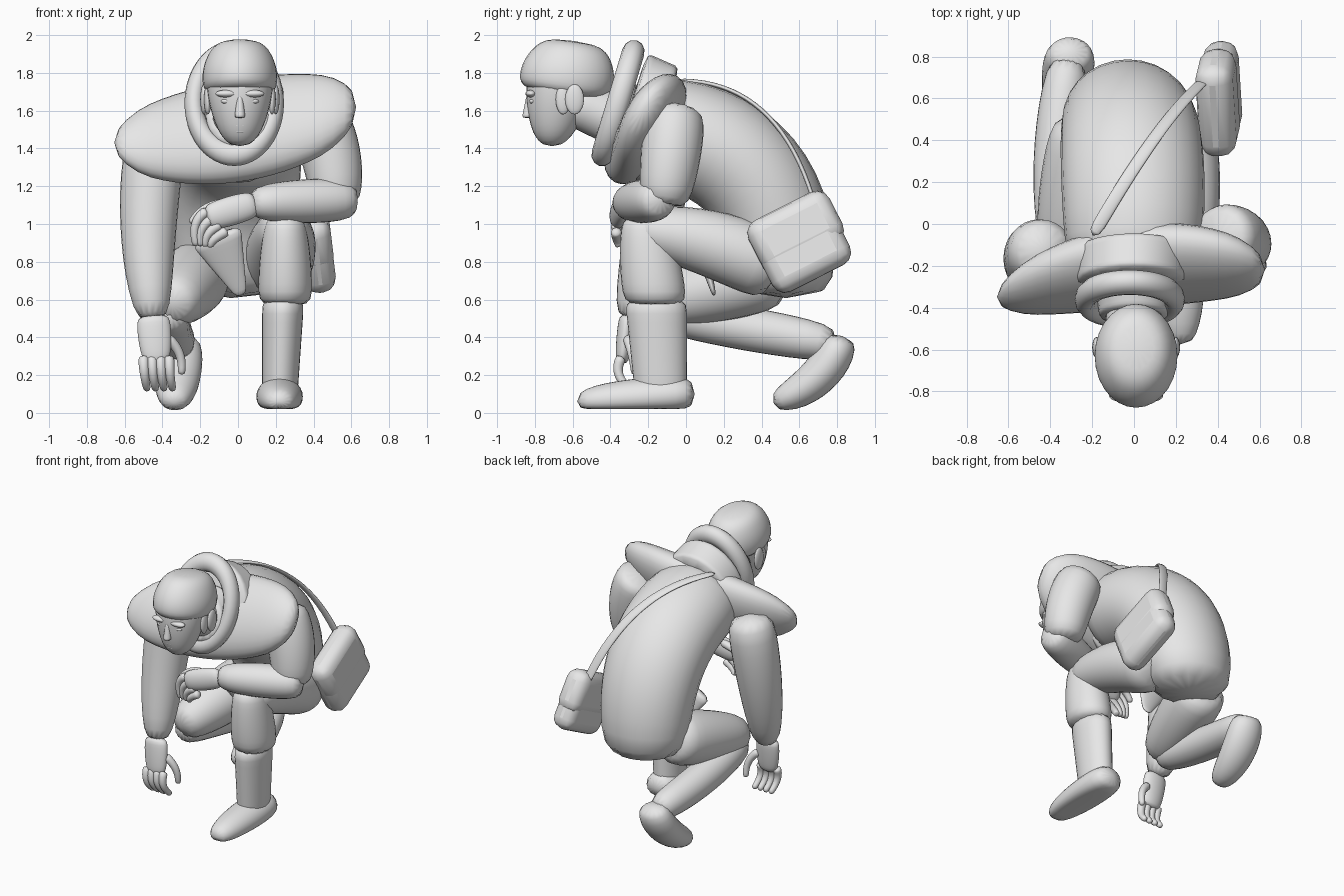
import bpy, bmesh, math
from mathutils import Vector

if "Cube" in bpy.data.objects:
    bpy.data.objects.remove(bpy.data.objects["Cube"], do_unlink=True)

X, Y, Z = Vector((1, 0, 0)), Vector((0, 1, 0)), Vector((0, 0, 1))

grey = bpy.data.materials.new("plain grey")
grey.use_nodes = True
grey.diffuse_color = (0.8, 0.8, 0.8, 1)
grey.node_tree.nodes["Principled BSDF"].inputs["Base Color"].default_value = grey.diffuse_color


def limb(name, start, end, thick, bend=None, swell=0, wide=1, side=X, across=None, steps=7, floor=0):
    """Smooth rounded form along a curve from start to end, pulled towards bend.
    Thickness runs between the two end values and swells in between;
    wide stretches the section along side, across fixes its other axis."""
    start, end = Vector(start), Vector(end)
    bend = Vector(bend) if bend else (start + end) / 2
    bm = bmesh.new()
    loops = []
    sides = 14
    for step in range(steps):
        t = step / (steps - 1)
        centre = start.lerp(bend, t).lerp(bend.lerp(end, t), t)
        tangent = (bend - start).lerp(end - bend, t).normalized()
        radius = thick[0] + (thick[1] - thick[0]) * t
        radius += swell * math.sqrt(abs(math.sin(math.pi * t)))
        if across:
            u, v = side.normalized(), across.normalized()
        else:
            u = (side - tangent * side.dot(tangent)).normalized()
            v = tangent.cross(u)
        loop = []
        for k in range(sides):
            angle = math.tau * k / sides
            point = centre + radius * (u * wide * math.cos(angle) + v * math.sin(angle))
            point.z = max(point.z, floor)
            loop.append(bm.verts.new(point))
        loops.append(loop)
    for lower, upper in zip(loops, loops[1:]):
        for k in range(sides):
            n = (k + 1) % sides
            bm.faces.new((lower[k], lower[n], upper[n], upper[k]))
    bm.faces.new(loops[0])
    bm.faces.new(loops[-1])
    bmesh.ops.recalc_face_normals(bm, faces=bm.faces)
    mesh = bpy.data.meshes.new(name)
    bm.to_mesh(mesh)
    bm.free()
    mesh.materials.append(grey)
    mesh.shade_smooth()
    obj = bpy.data.objects.new(name, mesh)
    bpy.context.collection.objects.link(obj)
    smooth = obj.modifiers.new("smooth", "SUBSURF")
    smooth.levels = smooth.render_levels = 1


def finish(name, scale):
    """Name, size and colour the primitive that was just added."""
    obj = bpy.context.object
    obj.name = name
    obj.scale = scale
    obj.data.materials.append(grey)
    bpy.ops.object.shade_smooth()
    return obj


def ball(name, centre, scale):
    bpy.ops.mesh.primitive_uv_sphere_add(segments=16, ring_count=10, location=centre)
    return finish(name, scale)


# Torso and seat, curling forward from pelvis to chest
limb("torso", start=(0, -.25, 1.5), bend=(0, .55, 1.47), end=(-.04, .53, .6),
     thick=(.28, .25), swell=.05, wide=1.12, steps=9)

# Shoulder cape, a tilted sheet that is higher on the left
limb("shoulder_cape", start=(-.66, -.35, 1.43), bend=(0, -.12, 1.46), end=(.63, -.22, 1.62),
     thick=(.07, .1), swell=.23, wide=.5, side=Vector((0, .85, -.5)), across=Vector((0, .5, .85)), steps=11)

# Hood lying open around the neck
hood_plane = Vector((0, .3, 1))
limb("hood_base", start=(0, -.12, 1.51), end=(-.01, -.3, 1.62), thick=(.34, .31), wide=.88, across=hood_plane)
bpy.ops.mesh.primitive_torus_add(major_radius=.25, minor_radius=.06, location=(-.02, -.36, 1.64),
                                 rotation=(math.atan2(hood_plane.z, hood_plane.y), 0, 0))
finish("hood_rim", scale=(.85, 1.12, 1))
limb("inner_collar", start=(0, -.3, 1.57), end=(0, -.45, 1.57), thick=(.19, .17), across=hood_plane)
limb("neck", start=(0, -.25, 1.5), end=(0, -.6, 1.65), thick=(.15, .13))

# Head and hair
limb("head", start=(.01, -.71, 1.41), bend=(.01, -.68, 1.65), end=(.01, -.65, 1.88),
     thick=(.05, .15), swell=.07, across=Y, steps=9)
limb("hair", start=(.01, -.65, 1.68), end=(.01, -.59, 1.97), thick=(.2, .12), swell=.09,
     wide=.8, across=Vector((0, 1, -.15)), steps=9)

# Face
limb("nose", start=(.01, -.83, 1.68), end=(.01, -.84, 1.56), thick=(.015, .03), across=Y)
ball("upper_lip", (.01, -.8, 1.52), scale=(.05, .02, .013))
ball("lower_lip", (.01, -.79, 1.49), scale=(.04, .02, .013))
for label, sign in (("left", 1), ("right", -1)):
    ball(label + "_brow", (.01 + sign * .07, -.82, 1.69), scale=(.06, .03, .02))
    ball(label + "_eye", (.01 + sign * .07, -.81, 1.65), scale=(.03, .02, .015))
    ball(label + "_ear", (.01 + sign * .19, -.59, 1.66), scale=(.02, .05, .08))
    ball(label + "_sideburn", (.01 + sign * .17, -.65, 1.66), scale=(.02, .04, .08))

# Right arm, hanging to the ground
limb("right_sleeve", start=(-.43, -.12, 1.5), bend=(-.51, -.15, 1), end=(-.45, -.3, .48),
     thick=(.15, .08), swell=.04)
limb("right_palm", start=(-.45, -.31, .52), end=(-.43, -.34, .26), thick=(.04, .03), swell=.01, wide=2)
for i in range(4):
    knuckle = Vector((-.5 + i * .045, -.34, .3))
    limb("right_finger", start=knuckle, bend=knuckle - .06 * Y - .1 * Z,
         end=knuckle + .02 * X + .05 * Y - .18 * Z, thick=(.03, .02))
limb("right_thumb", start=(-.38, -.31, .4), bend=(-.28, -.28, .33), end=(-.3, -.27, .2), thick=(.03, .02))

# Left arm, folded across the raised knee
limb("left_upper_sleeve", start=(.4, -.06, 1.6), bend=(.52, -.07, 1.4), end=(.52, -.12, 1.09),
     thick=(.15, .12), swell=.03)
limb("left_forearm_sleeve", start=(.63, -.13, 1.13), end=(.06, -.33, 1.11),
     thick=(.09, .07), swell=.04, side=Y)
limb("left_palm", start=(.1, -.33, 1.11), end=(-.17, -.37, 1.03), thick=(.06, .06), swell=.02, wide=.6, side=Y)
for i in range(4):
    knuckle = Vector((-.16, -.37, 1.07)) + i * .035 * (X - Z)
    limb("left_finger", start=knuckle, bend=knuckle - .1 * X - .05 * Z,
         end=Vector((-.22 + i * .025, -.35, .88)), thick=(.03, .02))
limb("left_thumb", start=(-.06, -.33, 1.11), bend=(-.2, -.32, 1.1), end=(-.25, -.33, 1), thick=(.03, .02))

# Left leg, planted with the knee up
limb("left_thigh", start=(.2, .5, .75), bend=(.25, .1, .95), end=(.25, -.28, .97), thick=(.18, .1), swell=.04)
limb("left_trouser_shin", start=(.25, -.22, 1.05), end=(.25, -.16, .56),
     thick=(.11, .16), swell=.03, wide=.85, across=Y)
limb("left_boot_leg", start=(.24, -.16, .62), end=(.22, -.13, .05), thick=(.17, .14), wide=.68, across=Y)
limb("left_boot_foot", start=(.22, .05, .1), end=(.22, -.58, .06), thick=(.08, .05), swell=.04,
     wide=1.2, across=Z, floor=.02)

# Right leg, folded with the heel raised
limb("right_thigh", start=(-.2, .5, .75), end=(-.35, -.18, .57), thick=(.17, .1), swell=.05)
limb("right_calf", start=(-.35, -.15, .53), bend=(-.4, .3, .45), end=(-.31, .8, .36),
     thick=(.09, .09), swell=.03)
limb("right_foot", start=(-.3, .83, .41), bend=(-.32, .75, .15), end=(-.34, .46, .05),
     thick=(.08, .05), swell=.04, wide=1.2, floor=.01)

# Cloth flap hanging between the thighs
limb("front_flap", start=(-.12, .06, .95), end=(.02, .15, .62), thick=(.05, .01), wide=3)


def padded_box(name, centre, size):
    """Bevelled box leaning with the left hip."""
    bpy.ops.mesh.primitive_cube_add(size=1, location=centre)
    obj = finish(name, size)
    bpy.ops.object.transform_apply(location=False, rotation=False, scale=True)
    obj.rotation_euler = (math.radians(27), math.radians(-7), 0)
    edge = obj.modifiers.new("rounded", "BEVEL")
    edge.width, edge.segments = .075, 3
    bpy.ops.object.shade_smooth_by_angle(angle=math.radians(35))


# Shoulder bag with its flap, and the strap across the back
padded_box("bag", (.41, .6, .9), (.17, .46, .42))
padded_box("bag_flap", (.4, .58, .96), (.18, .48, .3))
limb("bag_strap", start=(.34, .69, 1.08), bend=(.12, .5, 1.78), end=(-.2, -.06, 1.76),
     thick=(.012, .012), wide=2.7, steps=11)
